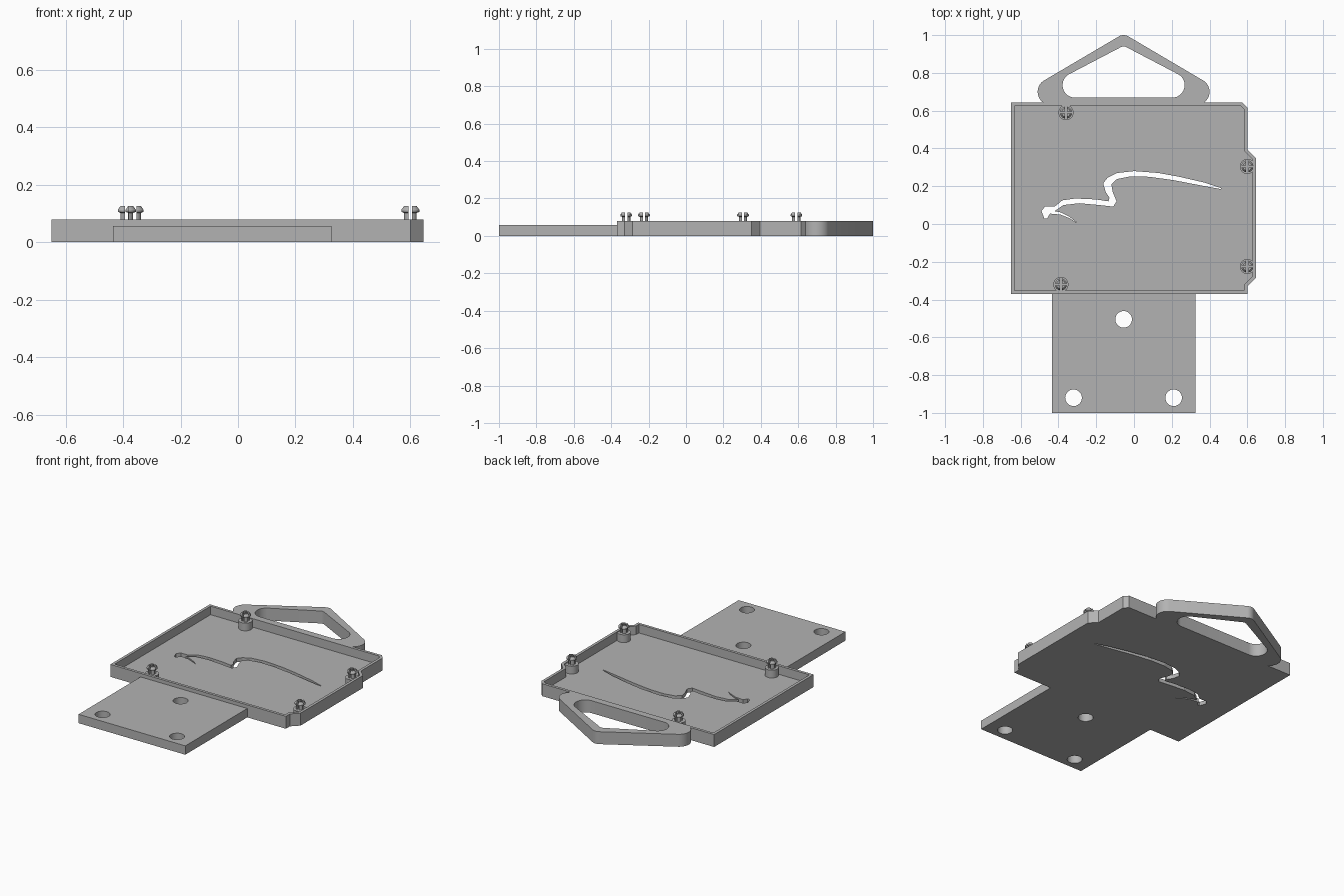
import bpy
import bmesh
from math import cos, sin, tau
from mathutils import Vector

if "Cube" in bpy.data.objects:
    bpy.data.objects.remove(bpy.data.objects["Cube"], do_unlink=True)

GREY = (0.45, 0.45, 0.45, 1)
grey = bpy.data.materials.new("grey plastic")
grey.use_nodes = True
grey.diffuse_color = GREY
grey.node_tree.nodes["Principled BSDF"].inputs["Base Color"].default_value = GREY

HEIGHT, FLOOR, WALL, TONGUE = 0.08, 0.025, 0.018, 0.057
MID = -0.055  # centre line shared by handle and tongue


def finish(bm, name):
    bmesh.ops.recalc_face_normals(bm, faces=bm.faces)
    mesh = bpy.data.meshes.new(name)
    bm.to_mesh(mesh)
    bm.free()
    mesh.materials.append(grey)
    obj = bpy.data.objects.new(name, mesh)
    bpy.context.collection.objects.link(obj)
    return obj


def prism(name, outline, z0, z1, rim=None):
    """Extruded outline; rim=(wall, floor) hollows it into an open tray."""
    bm = bmesh.new()
    base = bm.faces.new([bm.verts.new((x, y, z0)) for x, y in outline])
    new = bmesh.ops.extrude_face_region(bm, geom=[base], use_keep_orig=True)["geom"]
    bmesh.ops.translate(bm, vec=(0, 0, z1 - z0),
                        verts=[v for v in new if isinstance(v, bmesh.types.BMVert)])
    bmesh.ops.recalc_face_normals(bm, faces=bm.faces)
    if rim:
        top = max(bm.faces, key=lambda f: f.calc_center_median().z)
        bmesh.ops.inset_region(bm, faces=[top], thickness=rim[0], use_even_offset=True)
        inner = bmesh.ops.extrude_discrete_faces(bm, faces=[top])["faces"][0]
        for v in inner.verts:
            v.co.z = rim[1]
    return finish(bm, name)


def circle(x, y, r, n=32):
    return [(x + r * cos(tau * i / n), y + r * sin(tau * i / n)) for i in range(n)]


def box(x0, x1, y0, y1):
    return [(x0, y0), (x1, y0), (x1, y1), (x0, y1)]


def rounded_hull(discs, n=96):
    """Outline of a band stretched around discs (x, y, radius)."""
    pts = []
    for i in range(n):
        d = Vector((cos(tau * i / n), sin(tau * i / n)))
        x, y, r = max(discs, key=lambda c: c[0] * d.x + c[1] * d.y + c[2])
        pts.append((x + r * d.x, y + r * d.y))
    return pts


def activate(obj):
    bpy.ops.object.select_all(action="DESELECT")
    obj.select_set(True)
    bpy.context.view_layer.objects.active = obj


def cut(obj, *cutters):
    for cutter in cutters:
        cutter.hide_render = True
        mod = obj.modifiers.new("cut", "BOOLEAN")
        mod.operation, mod.solver, mod.object = "DIFFERENCE", "EXACT", cutter
        activate(obj)
        bpy.ops.object.modifier_apply(modifier=mod.name)
        bpy.data.objects.remove(cutter, do_unlink=True)


def smooth(obj):
    activate(obj)
    bpy.ops.object.shade_smooth_by_angle(angle=0.5)


# Tray with raised rim and bumped-out right side
tray = prism("tray", [(-0.65, -0.37), (0.6, -0.37), (0.6, -0.33), (0.645, -0.285),
                      (0.645, 0.35), (0.6, 0.395), (0.6, 0.615), (0.575, 0.642),
                      (-0.65, 0.642)], 0, HEIGHT, rim=(WALL, FLOOR))

# Wavy slot through the tray floor
wave = [(0.46, 0.19), (0.37, 0.22), (0.24, 0.25), (0.13, 0.27), (0, 0.28), (-0.09, 0.27),
        (-0.14, 0.245), (-0.163, 0.215), (-0.15, 0.17), (-0.13, 0.14), (-0.135, 0.12),
        (-0.2, 0.13), (-0.31, 0.135), (-0.38, 0.125), (-0.42, 0.092), (-0.47, 0.092),
        (-0.49, 0.07), (-0.475, 0.03), (-0.46, 0.03), (-0.445, 0.055), (-0.39, 0.05),
        (-0.34, 0.03), (-0.3, 0.005), (-0.34, 0.037), (-0.39, 0.062), (-0.42, 0.068),
        (-0.375, 0.1), (-0.29, 0.11), (-0.18, 0.1), (-0.11, 0.092), (-0.092, 0.12),
        (-0.113, 0.17), (-0.12, 0.21), (-0.09, 0.238), (-0.02, 0.252), (0.08, 0.25),
        (0.21, 0.232), (0.35, 0.205), (0.46, 0.185)]
cut(tray, prism("slot_cutter", wave, -0.1, 0.2))

# Mounting tongue with three holes
tongue = prism("mounting_tongue", box(MID - 0.38, MID + 0.38, -1, -0.37), 0, TONGUE)
cut(tongue, *[prism("hole_cutter", circle(x, y, 0.044), -0.1, 0.2)
              for x, y in ((MID, -0.505), (MID - 0.265, -0.92), (MID + 0.265, -0.92))])
smooth(tongue)


# Carrying handle: rounded triangle with a rounded opening
def triangle(spread, y, r, top, top_r):
    return rounded_hull([(MID - spread, y, r), (MID + spread, y, r), (MID, top - top_r, top_r)])


handle = prism("handle", triangle(0.385, 0.7, 0.07, 1, 0.05), 0, HEIGHT)
cut(handle, prism("opening_cutter", triangle(0.257, 0.735, 0.066, 0.94, 0.03), -0.1, 0.2),
    prism("tray_side_cutter", box(-1, 1, 0, 0.642), -0.1, 0.2))
smooth(handle)

# Snap pins: round boss with a barbed shaft split in four
BOSS = 0.075
BARB = [(0, BOSS - 0.01), (0.023, BOSS - 0.01), (0.023, 0.102), (0.032, 0.106),
        (0.032, 0.113), (0.023, 0.126), (0, 0.126)]


def snap_pin(number, x, y):
    boss = prism(f"pin_boss_{number}", circle(x, y, 0.04), FLOOR - 0.01, BOSS)
    smooth(boss)
    bm = bmesh.new()
    verts = [bm.verts.new((x + r, y, z)) for r, z in BARB]
    edges = [bm.edges.new(pair) for pair in zip(verts, verts[1:])]
    bmesh.ops.spin(bm, geom=verts + edges, cent=(x, y, 0), axis=(0, 0, 1),
                   angle=tau, steps=32)
    bmesh.ops.remove_doubles(bm, verts=bm.verts, dist=0.0001)
    pin = finish(bm, f"snap_pin_{number}")
    gap, far = 0.006, 0.06
    cut(pin, prism("split_cutter", box(x - gap, x + gap, y - far, y + far), BOSS, 0.2),
        prism("split_cutter", box(x - far, x + far, y - gap, y + gap), BOSS, 0.2))
    smooth(pin)


for number, (x, y) in enumerate([(-0.36, 0.59), (0.6, 0.305), (0.6, -0.225), (-0.387, -0.32)], 1):
    snap_pin(number, x, y)
